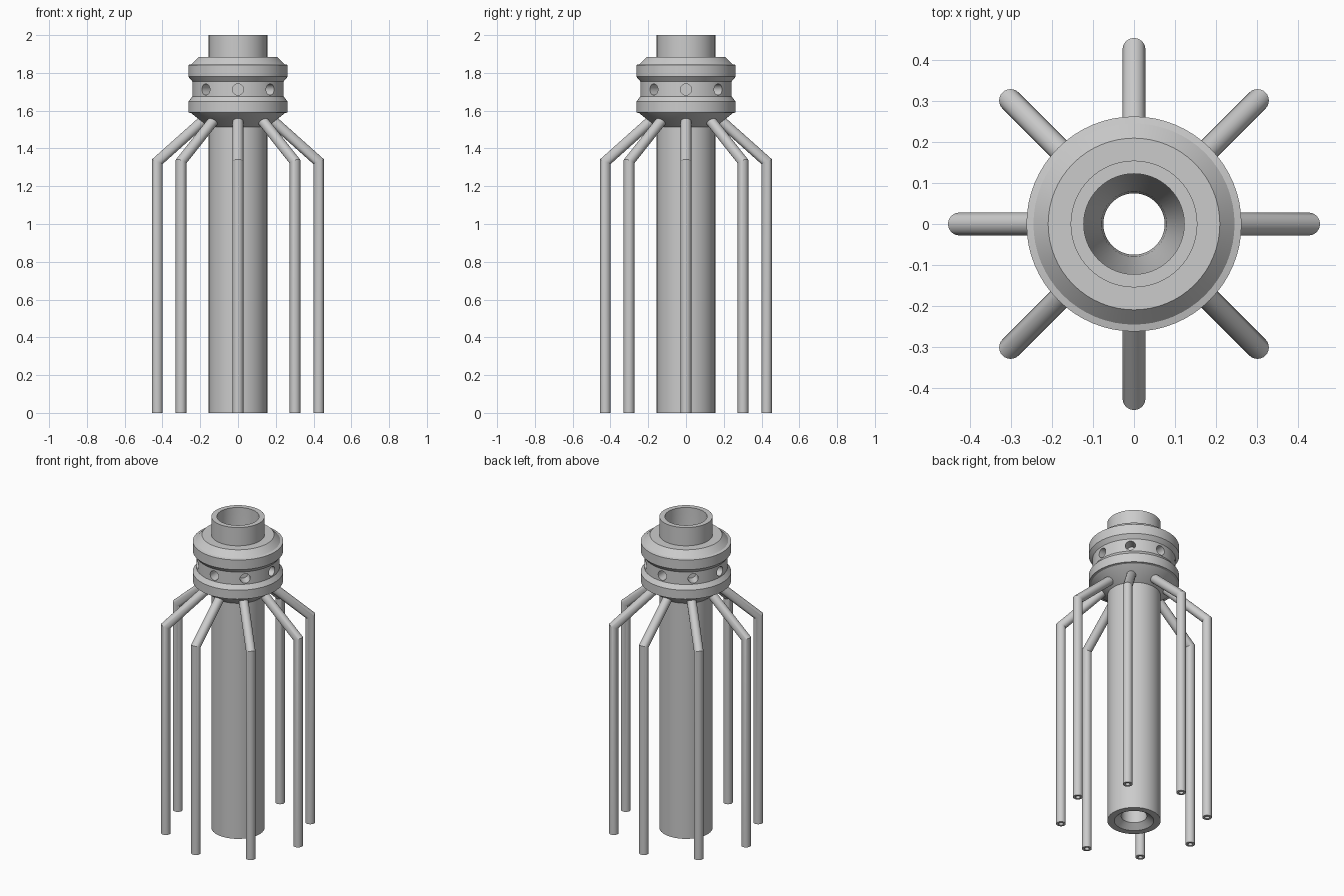
import bpy, bmesh, math
from mathutils import Vector, Matrix

if "Cube" in bpy.data.objects:
    bpy.data.objects.remove(bpy.data.objects["Cube"])


def finish(bm, name):
    bmesh.ops.recalc_face_normals(bm, faces=bm.faces)
    mesh = bpy.data.meshes.new(name)
    bm.to_mesh(mesh)
    bm.free()
    obj = bpy.data.objects.new(name, mesh)
    bpy.context.collection.objects.link(obj)
    return obj


def smooth(obj):
    bpy.ops.object.select_all(action='DESELECT')
    obj.select_set(True)
    bpy.context.view_layer.objects.active = obj
    bpy.ops.object.shade_smooth_by_angle(angle=math.radians(20))


def bridge(bm, rings):
    for a, b in zip(rings, rings[1:]):
        n = len(a)
        for i in range(n):
            bm.faces.new((a[i], a[(i + 1) % n], b[(i + 1) % n], b[i]))


def lathe(name, profile, segments=64):
    """Revolve a closed (radius, z) profile around z."""
    bm = bmesh.new()
    rings = []
    for r, z in profile:
        rings.append([bm.verts.new((r * math.cos(t), r * math.sin(t), z))
                      for t in (2 * math.pi * i / segments for i in range(segments))])
    bridge(bm, rings + rings[:1])
    return finish(bm, name)


# Central barrel with a funnelled bore
barrel = lathe("barrel", [
    (0.155, 0), (0.155, 2), (0.123, 2), (0.123, 1.5),
    (0.08, 1.3), (0.075, 1.25), (0.075, 0.03), (0.115, 0.0)])
smooth(barrel)

# Grooved collar
collar = lathe("collar", [
    (0.145, 1.51), (0.158, 1.515), (0.248, 1.587), (0.263, 1.59), (0.263, 1.648),
    (0.242, 1.675), (0.242, 1.755), (0.263, 1.78), (0.263, 1.842),
    (0.246, 1.846), (0.21, 1.883), (0.145, 1.883)])

# Eight radial holes drilled in the groove
bm = bmesh.new()
for i in range(8):
    m = (Matrix.Rotation(i * math.pi / 4, 4, 'Z')
         @ Matrix.Translation((0.235, 0, 1.712))
         @ Matrix.Rotation(math.pi / 2, 4, 'Y'))
    bmesh.ops.create_cone(bm, cap_ends=True, segments=24, radius1=0.03,
                          radius2=0.03, depth=0.13, matrix=m)
cutter = finish(bm, "hole_cutter")
cutter.hide_render = True
mod = collar.modifiers.new("holes", 'BOOLEAN')
mod.operation = 'DIFFERENCE'
mod.object = cutter
mod.solver = 'EXACT'
bpy.context.view_layer.objects.active = collar
bpy.ops.object.modifier_apply(modifier=mod.name)
bpy.data.objects.remove(cutter)
smooth(collar)


# Bent hollow pipes around the barrel
def bent_pipe(name, angle, outer=0.028, inner=0.014, sides=24):
    bm = bmesh.new()
    foot, bend, top = Vector((0.427, 0, 0)), Vector((0.427, 0, 1.33)), Vector((0.175, 0, 1.555))
    slope = (top - bend).normalized()
    up = Vector((0, 0, 1))
    side = Vector((slope.z, 0, -slope.x))          # across the sloped part
    half = up.angle(slope) / 2
    mitre = Vector((math.cos(half), 0, math.sin(half))) / math.cos(half)
    stations = [(foot, Vector((1, 0, 0))), (bend, mitre), (top, side)]

    def ring(station, r):
        c, u = station
        return [bm.verts.new(c + u * r * math.cos(t) + Vector((0, r * math.sin(t), 0)))
                for t in (2 * math.pi * i / sides for i in range(sides))]

    out = [ring(s, outer) for s in stations]
    bore = [ring(s, inner) for s in reversed(stations)]
    bridge(bm, out + bore + out[:1])
    bmesh.ops.rotate(bm, verts=bm.verts, cent=(0, 0, 0),
                     matrix=Matrix.Rotation(angle, 3, 'Z'))
    smooth(finish(bm, name))


for i in range(8):
    bent_pipe(f"pipe_{i + 1}", i * math.pi / 4)
